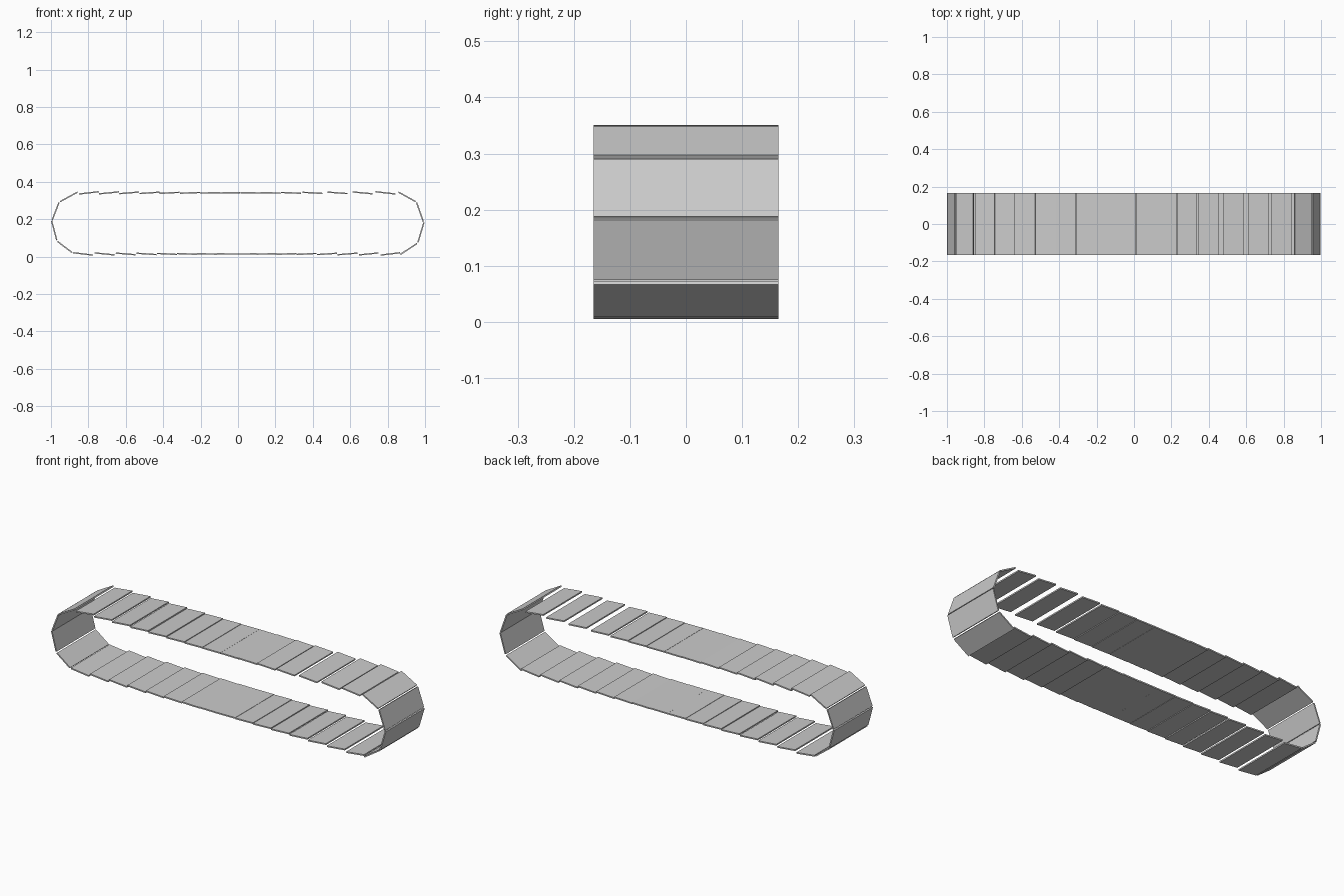
import bpy, bmesh, math
from mathutils import Matrix

if "Cube" in bpy.data.objects:
    bpy.data.objects.remove(bpy.data.objects["Cube"])

LENGTH, WIDTH, THICK = 0.107, 0.33, 0.007


def add_plate(name, x, z, angle, length=LENGTH):
    # flat track link, turned about the y axis (positive angle = right end up)
    bm = bmesh.new()
    bmesh.ops.create_cube(bm, size=1, matrix=Matrix.Translation((x, 0, z))
                          @ Matrix.Rotation(-angle, 4, 'Y')
                          @ Matrix.Diagonal((length, WIDTH, THICK, 1)))
    mesh = bpy.data.meshes.new(name)
    bm.to_mesh(mesh)
    bm.free()
    bpy.context.collection.objects.link(bpy.data.objects.new(name, mesh))


# upper run: evenly packed links, then gaps opening towards the right
starts = [-0.851 + 0.108 * i for i in range(11)] + [0.345, 0.479, 0.612, 0.735]
for i, s in enumerate(starts):
    x = s + LENGTH / 2
    add_plate(f"upper_link_{i}", x, 0.341, -math.radians(6.5) * x / 0.8)

# lower run: small gaps towards both ends
for i in range(16):
    t = (i - 7.5) / 7.5
    x = -0.007 + 0.795 * t + 0.026 * t ** 3
    add_plate(f"lower_link_{i}", x, 0.0145, math.radians(6.5) * x / 0.8)

# end turns: links given by their two end points
turns = {
    "right": [((0.858, 0.345), (0.950, 0.294)), ((0.955, 0.289), (0.991, 0.187)),
              ((0.994, 0.183), (0.962, 0.076)), ((0.957, 0.070), (0.868, 0.012))],
    "left": [((-0.858, 0.345), (-0.951, 0.294)), ((-0.957, 0.290), (-0.994, 0.194)),
             ((-0.996, 0.190), (-0.969, 0.088)), ((-0.965, 0.081), (-0.887, 0.022))],
}
for side, links in turns.items():
    for i, ((x0, z0), (x1, z1)) in enumerate(links):
        add_plate(f"{side}_turn_link_{i}", (x0 + x1) / 2, (z0 + z1) / 2,
                  math.atan2(z1 - z0, x1 - x0), math.hypot(x1 - x0, z1 - z0))
